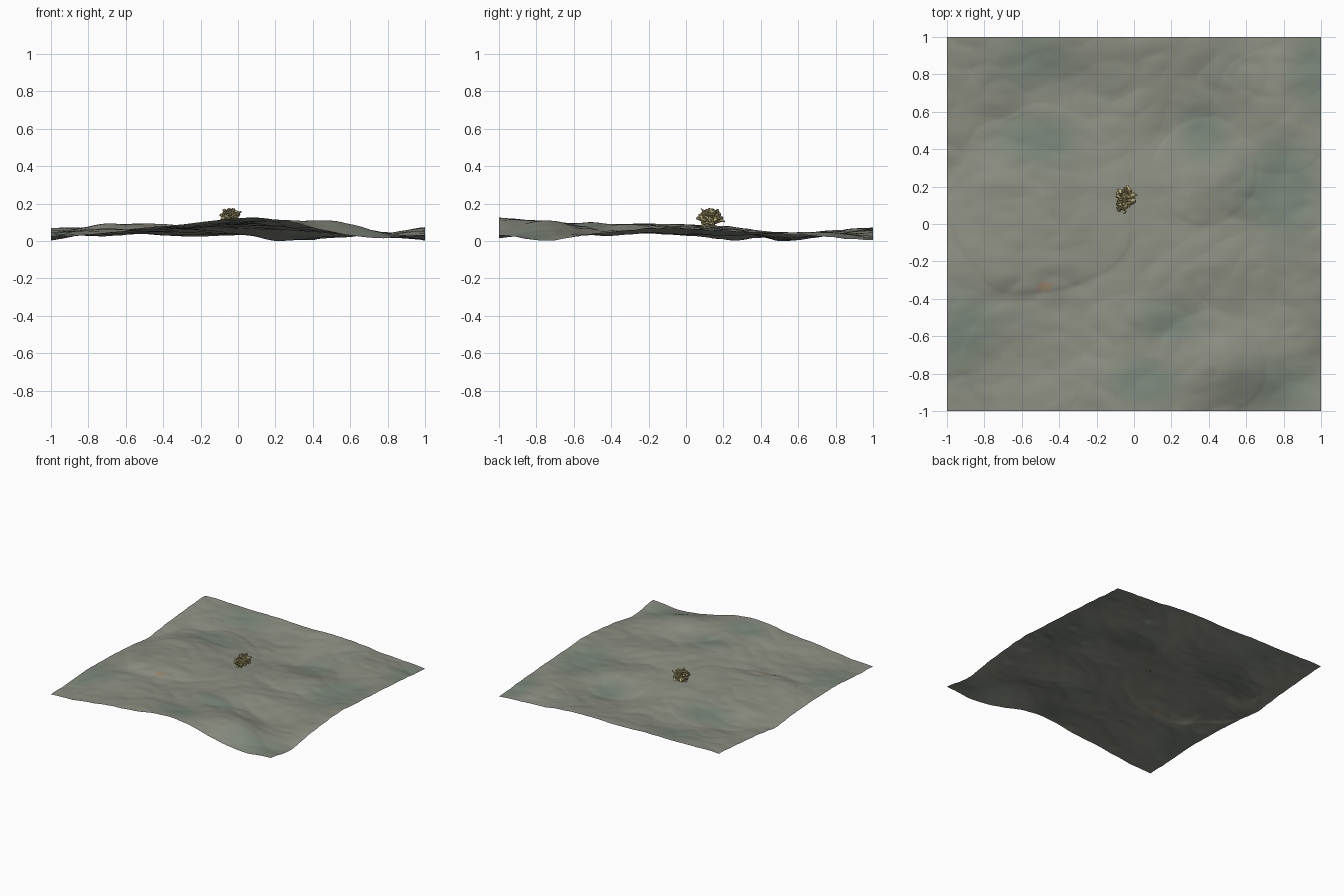
import bpy, bmesh, math, random
from mathutils import Vector, Matrix, noise

if "Cube" in bpy.data.objects:
    bpy.data.objects.remove(bpy.data.objects["Cube"])

random.seed(4)


def material(name, rgb):
    m = bpy.data.materials.new(name)
    m.diffuse_color = (*rgb, 1)
    m.use_nodes = True
    m.node_tree.nodes["Principled BSDF"].inputs["Base Color"].default_value = m.diffuse_color
    return m


def add_object(name, bm, mats):
    mesh = bpy.data.meshes.new(name)
    bm.to_mesh(mesh)
    bm.free()
    for m in mats:
        mesh.materials.append(m)
    ob = bpy.data.objects.new(name, mesh)
    bpy.context.collection.objects.link(ob)
    return ob


# Broad relief of the ground in hundredths, rows from back to front
RELIEF = [
    (7.5, 7.5, 7, 6.5, 6.5, 6.5, 4.5, 2.5, 1.5),
    (6, 6, 4.5, 3.5, 4.2, 3.5, 3.8, 4.7, 2.5),
    (4, 2.7, 4.2, 3.9, 3.9, 0.4, 1.5, 4, 4.2),
    (1.2, 6, 6.4, 6, 6.0, 5.2, 5, 3, 6),
    (3.8, 7, 8, 7.5, 8.7, 7, 4.9, 4.2, 7.2),
    (5, 8.3, 8.5, 7.4, 9.2, 9, 6.5, 4.6, 7),
    (5, 6, 6.5, 7.7, 10.4, 8, 5.5, 3.5, 4.6),
    (4, 4.2, 5.8, 8.9, 10.8, 10.4, 10.6, 6, 0.5),
    (3, 4, 7, 9.8, 13.2, 11.6, 5, 2.5, 4),
]
# Rounded swells with crisp rims: x, y, radius, height
SWELLS = [(-0.5, 0.12, 0.5, 0.016), (0.38, 0.28, 0.28, 0.012),
          (0.75, 0.6, 0.33, 0.010), (-0.6, -0.75, 0.33, 0.009),
          (0.42, -0.75, 0.28, 0.009)]
# Greener patches: x, y, radius x, radius y
PATCHES = [(-0.5, 0.45, 0.25, 0.18), (-0.55, 0.85, 0.3, 0.2), (-0.92, -0.6, 0.2, 0.3),
           (0.78, 0.2, 0.25, 0.35), (0.18, -0.53, 0.25, 0.14), (0.95, 0.8, 0.15, 0.3),
           (0.8, -0.85, 0.3, 0.2), (0.35, 0.5, 0.2, 0.2), (0.05, -0.85, 0.2, 0.15)]


def spline(p, t):
    a, b, c, d = p
    return b + 0.5 * t * (c - a + t * (2*a - 5*b + 4*c - d + t * (3*(b - c) + d - a)))


def sample(values, u):
    i = min(int(u), len(values) - 2)
    pick = [values[min(max(i + k, 0), len(values) - 1)] for k in (-1, 0, 1, 2)]
    return spline(pick, u - i)


def ground_height(x, y):
    rows = [sample(r, (x + 1) * 4) for r in RELIEF]
    z = sample(rows, (1 - y) * 4) / 100
    wobble = 0.12 * noise.noise(Vector((x * 4, y * 4, 3)))
    for cx, cy, r, h in SWELLS:
        d = math.hypot(x - cx, y - cy) / r + wobble
        z += h * math.sqrt(max(0, 1 - d * d))
    # billowing lumps
    z += 0.014 * abs(noise.noise(Vector((x * 2.6, y * 2.6, 2)))) - 0.003
    z += 0.009 * abs(noise.noise(Vector((x * 5, y * 7, 5)))) - 0.002
    z += 0.002 * noise.noise(Vector((x * 9, y * 16, 8)))
    return z


# Ground sheet, mottled from olive grey to green
STEPS = 8
olive, green = Vector((0.27, 0.275, 0.225)), Vector((0.20, 0.24, 0.195))
mats = [material(f"ground_tone_{i}", olive.lerp(green, i / (STEPS - 1))) for i in range(STEPS)]
mats.append(material("rust", (0.33, 0.24, 0.15)))

bm = bmesh.new()
bmesh.ops.create_grid(bm, x_segments=180, y_segments=180, size=1)
for v in bm.verts:
    v.co.z = ground_height(v.co.x, v.co.y)
low = min(v.co.z for v in bm.verts)
for v in bm.verts:
    v.co.z -= low
for f in bm.faces:
    f.smooth = True
    c = f.calc_center_median()
    tone = max(1.2 - math.hypot((c.x - px) / rx, (c.y - py) / ry) for px, py, rx, ry in PATCHES)
    tone = max(tone, 0) + 0.35 * noise.noise(Vector((c.x * 3, c.y * 3, 11))) + 0.08
    f.material_index = min(max(int(tone * STEPS), 0), STEPS - 1)
    # small rusty stain
    spot = Vector(((c.x + 0.48) / 0.035, (c.y + 0.335) / 0.025))
    if spot.length + 0.5 * noise.noise(c * 40) < 1:
        f.material_index = STEPS
add_object("ground", bm, mats)

# Rough nugget: a craggy core crowded with angular chips
nugget_mats = [material("nugget_ochre", (0.52, 0.45, 0.20)),
               material("nugget_brown", (0.32, 0.27, 0.13))]
centre = Vector((-0.047, 0.128, 0.126))
radii = Vector((0.046, 0.060, 0.046))
turn = Matrix.Rotation(math.radians(-22), 3, 'Z')


def crag(d):
    """Nugget surface point in direction d: wide at the back, leaning up to the right."""
    r = 0.88 + 0.5 * noise.noise(d * 2.2) + 0.45 * noise.noise(d * 5)
    p = d * r
    p.x *= 0.9 + 0.25 * d.y
    p.z += 0.15 * d.x
    return centre + turn @ (p * radii)


bm = bmesh.new()
core = bmesh.ops.create_icosphere(bm, subdivisions=4, radius=1)["verts"]
for v in core:
    v.co = crag(v.co.normalized())
for f in bm.faces:
    f.material_index = noise.noise(f.calc_center_median() * 60) > 0.15

CHIPS = 55
for i in range(CHIPS):
    h = 1 - 2 * (i + 0.5) / CHIPS
    a = i * 2.39996
    d = Vector((math.cos(a) * math.sqrt(1 - h*h), math.sin(a) * math.sqrt(1 - h*h), h))
    size = random.uniform(0.007, 0.014)
    spin = Vector((random.random(), random.random(), random.random())).normalized()
    m = (Matrix.Translation(crag(d)) @ Matrix.Rotation(random.uniform(0, 6), 4, spin)
         @ Matrix.Diagonal((size, size * random.uniform(0.6, 1.3), size * 0.7, 1)))
    chip = bmesh.ops.create_icosphere(bm, subdivisions=1, radius=1, matrix=m)["verts"]
    for f in {f for v in chip for f in v.link_faces}:
        f.material_index = i % 3 == 0
add_object("nugget", bm, nugget_mats)
